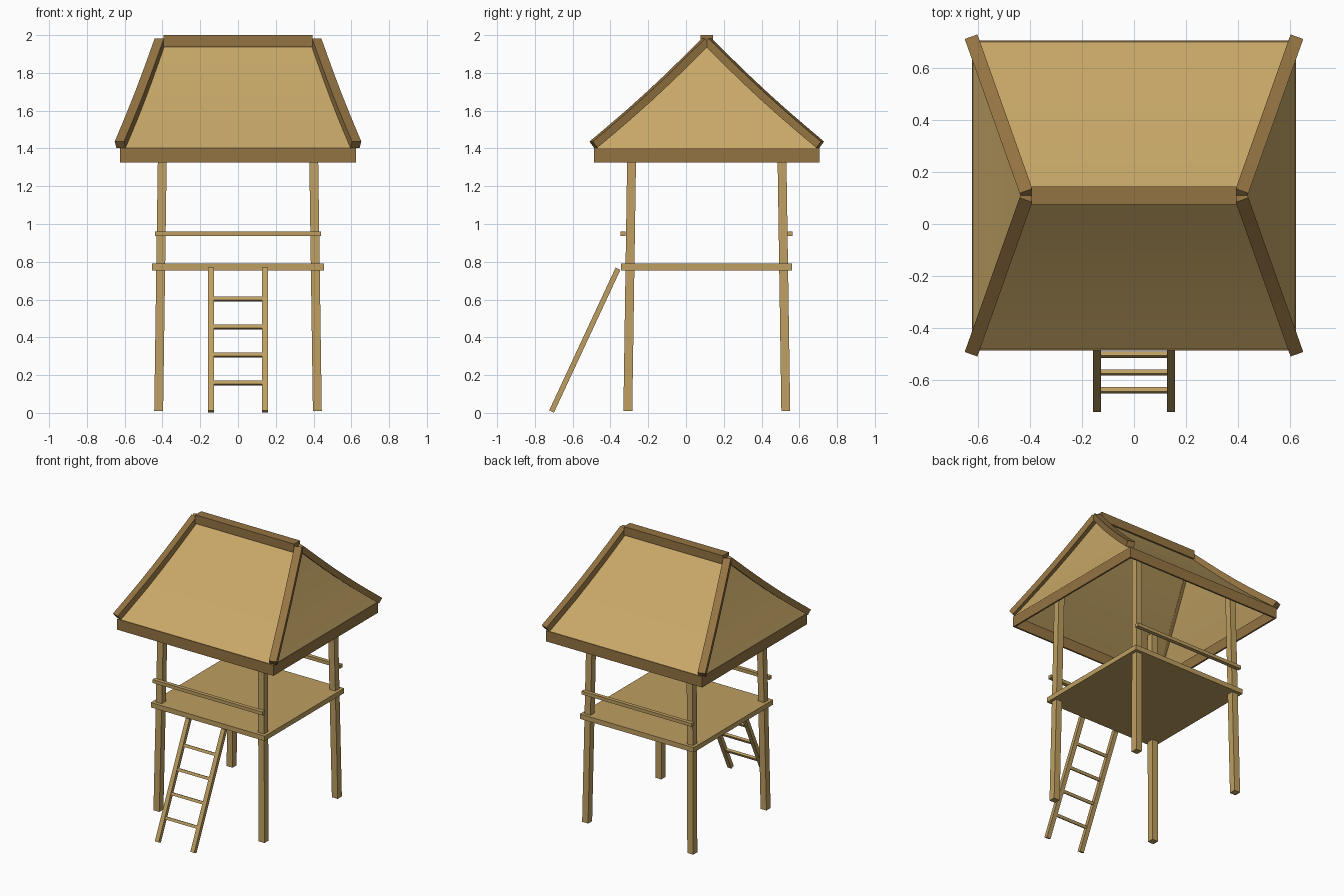
import bpy, bmesh, math
from mathutils import Vector

if "Cube" in bpy.data.objects:
    bpy.data.objects.remove(bpy.data.objects["Cube"], do_unlink=True)


def material(name, rgb):
    m = bpy.data.materials.new(name)
    m.use_nodes = True
    m.diffuse_color = (*rgb, 1)
    m.node_tree.nodes["Principled BSDF"].inputs["Base Color"].default_value = (*rgb, 1)
    return m


WOOD = material("light wood", (0.51, 0.345, 0.12))
THATCH = material("straw", (0.578, 0.392, 0.138))
TRIM = material("brown wood", (0.296, 0.174, 0.055))


def finish(name, bm, mat):
    bmesh.ops.recalc_face_normals(bm, faces=bm.faces)
    mesh = bpy.data.meshes.new(name)
    bm.to_mesh(mesh)
    bm.free()
    mesh.materials.append(mat)
    ob = bpy.data.objects.new(name, mesh)
    bpy.context.collection.objects.link(ob)
    return ob


def box(name, lo, hi, mat):
    bm = bmesh.new()
    bmesh.ops.create_cube(bm, size=1)
    lo, hi = Vector(lo), Vector(hi)
    for v in bm.verts:
        v.co = (lo + hi) / 2 + v.co * (hi - lo)
    return finish(name, bm, mat)


def beam(name, path, side, width, height, mat):
    """Rectangular bar swept along a path; side is its width direction."""
    bm = bmesh.new()
    path = [Vector(p) for p in path]
    side = Vector(side).normalized()
    rings = []
    for i, p in enumerate(path):
        d = path[min(i + 1, len(path) - 1)] - path[max(i - 1, 0)]
        up = side.cross(d).normalized()
        rings.append([bm.verts.new(p + side * a * width / 2 + up * b * height / 2)
                      for a, b in ((-1, -1), (1, -1), (1, 1), (-1, 1))])
    for r, q in zip(rings, rings[1:]):
        for k in range(4):
            bm.faces.new((r[k], r[(k + 1) % 4], q[(k + 1) % 4], q[k]))
    bm.faces.new(rings[0])
    bm.faces.new(rings[-1])
    return finish(name, bm, mat)


CY = 0.11            # centre of the hut in depth
EAVE = (0.622, 0.595, 1.40)
RIDGE = (0.395, 0.0, 1.96)
STEPS = 6


def hip(sx, sy, start, end, sag=0.015):
    """Slightly sagging line from an eave corner to the ridge end."""
    pts = []
    for i in range(STEPS + 1):
        t = i / STEPS
        x, y, z = Vector(start).lerp(Vector(end), t)
        pts.append((sx * x, CY + sy * y, z - sag * math.sin(math.pi * t)))
    return pts


CORNERS = [(-1, -1), (1, -1), (1, 1), (-1, 1)]
LABEL = {(-1, -1): "front_right", (1, -1): "front_left", (1, 1): "back_left", (-1, 1): "back_right"}

# Platform and rails
box("deck", (-0.455, -0.345, 0.755), (0.455, 0.562, 0.79), WOOD)
box("front_rail", (-0.44, -0.348, 0.937), (0.44, -0.32, 0.961), WOOD)
box("back_rail", (-0.44, 0.537, 0.937), (0.44, 0.565, 0.961), WOOD)

# Leaning posts and curved hip beams, one per corner
for sx, sy in CORNERS:
    tag = LABEL[sx, sy]
    beam(tag + "_post", [(sx * 0.42, CY + sy * 0.418, 0.01), (sx * 0.398, CY + sy * 0.395, 1.55)],
         (1, 0, 0), 0.047, 0.047, WOOD)
    path = hip(sx, sy, (0.624, 0.6, 1.42), (0.412, 0.004, 1.967))
    run = Vector(path[-1]) - Vector(path[0])
    beam(tag + "_hip_beam", path, run.cross(Vector((0, 0, 1))), 0.052, 0.042, TRIM)

# Hollow hipped roof
bm = bmesh.new()
lines = [[bm.verts.new(p) for p in hip(sx, sy, EAVE, RIDGE)] for sx, sy in CORNERS]
for k in range(4):
    a, b = lines[k], lines[(k + 1) % 4]
    for i in range(STEPS):
        bm.faces.new((a[i], b[i], b[i + 1], a[i + 1]))
bmesh.ops.remove_doubles(bm, verts=bm.verts, dist=0.0001)
roof = finish("roof", bm, THATCH)
bpy.ops.object.select_all(action="DESELECT")
roof.select_set(True)
bpy.context.view_layer.objects.active = roof
bpy.ops.object.shade_smooth_by_angle(angle=math.radians(25))

# Eave boards and ridge beam
X, Y, T = 0.624, 0.597, 0.012
for s, name in ((-1, "front"), (1, "back")):
    y = sorted((CY + s * Y, CY + s * (Y - T)))
    box(name + "_eave_board", (-X, y[0], 1.325), (X, y[1], 1.402), TRIM)
for s, name in ((-1, "right"), (1, "left")):
    x = sorted((s * X, s * (X - T)))
    box(name + "_eave_board", (x[0], CY - Y + T, 1.325), (x[1], CY + Y - T, 1.402), TRIM)
box("ridge_beam", (-0.395, CY - 0.034, 1.938), (0.395, CY + 0.034, 2.0), TRIM)

# Ladder
foot, head = Vector((0, -0.712, 0.007)), Vector((0, -0.36, 0.763))
for s, name in ((-1, "right"), (1, "left")):
    off = Vector((s * 0.142, 0, 0))
    beam(name + "_ladder_rail", [foot + off, head + off], (1, 0, 0), 0.031, 0.028, WOOD)
for i in range(4):
    c = foot.lerp(head, (0.152 + 0.15 * i) / head.z)
    beam("ladder_rung", [c - Vector((0.13, 0, 0)), c + Vector((0.13, 0, 0))],
         head - foot, 0.02, 0.018, WOOD)
